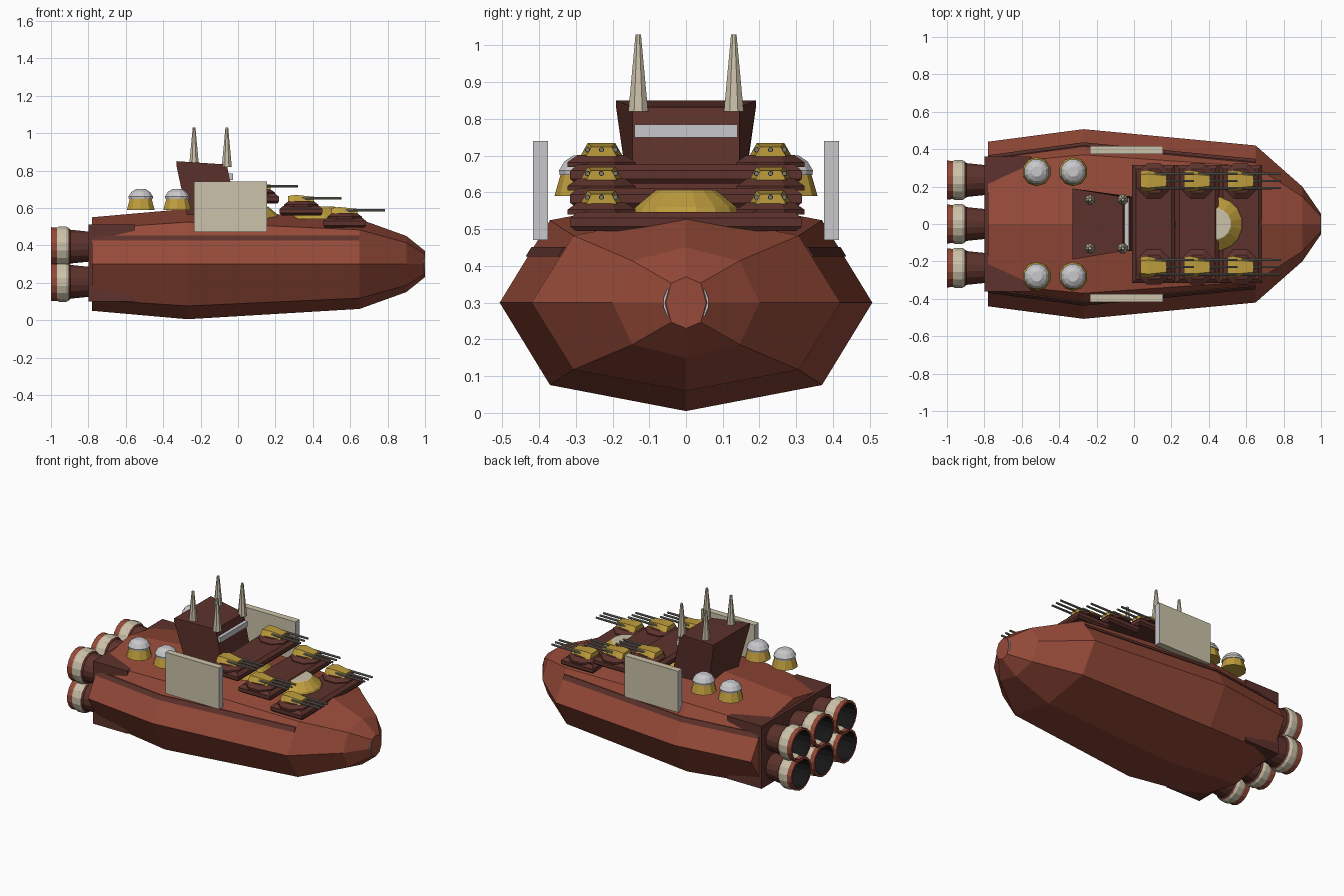
import bpy, bmesh, math
from mathutils import Vector

if "Cube" in bpy.data.objects:
    bpy.data.objects.remove(bpy.data.objects["Cube"])


def material(name, r, g, b):
    m = bpy.data.materials.new(name)
    m.diffuse_color = (r, g, b, 1)
    m.use_nodes = True
    m.node_tree.nodes["Principled BSDF"].inputs["Base Color"].default_value = m.diffuse_color
    return m


RED = material("hull red", .30, .068, .040)
BROWN = material("dark brown", .11, .032, .025)
GOLD = material("gold", .52, .34, .047)
CREAM = material("cream", .60, .54, .40)
GREY = material("light grey", .58, .58, .60)
METAL = material("gun metal", .20, .19, .16)
BLACK = material("engine black", .008, .008, .009)


def loft(name, rings, mats, seg_mats=None):
    """Skin a list of equal-length point rings and cap both ends."""
    bm = bmesh.new()
    vs = [[bm.verts.new(p) for p in ring] for ring in rings]
    n = len(rings[0])
    for k in range(len(vs) - 1):
        for i in range(n):
            j = (i + 1) % n
            f = bm.faces.new((vs[k][i], vs[k][j], vs[k + 1][j], vs[k + 1][i]))
            f.material_index = seg_mats[k] if seg_mats else 0
    for k, s in ((0, 0), (-1, -1)):
        f = bm.faces.new(vs[k])
        f.material_index = seg_mats[s] if seg_mats else 0
    bmesh.ops.recalc_face_normals(bm, faces=bm.faces)
    me = bpy.data.meshes.new(name)
    bm.to_mesh(me)
    bm.free()
    for m in mats:
        me.materials.append(m)
    ob = bpy.data.objects.new(name, me)
    bpy.context.collection.objects.link(ob)
    return ob


def lathe(name, centre, profile, sides, mats, seg_mats=None, axis="Z"):
    """Revolve (radius, height) pairs about a z or x axis through centre."""
    rings = []
    for r, h in profile:
        ring = []
        for i in range(sides):
            a = 2 * math.pi * (i + .5) / sides
            u, v = r * math.cos(a), r * math.sin(a)
            p = Vector((u, v, h)) if axis == "Z" else Vector((h, u, v))
            ring.append(p + Vector(centre))
        rings.append(ring)
    return loft(name, rings, mats, seg_mats)


def rect_z(x0, x1, w0, w1, z, y=0):
    """Horizontal four-point ring, half width w0 at x0 and w1 at x1."""
    return [(x0, y - w0, z), (x1, y - w1, z), (x1, y + w1, z), (x0, y + w0, z)]


def box(name, x0, x1, y0, y1, z0, z1, mats):
    y, w = (y0 + y1) / 2, (y1 - y0) / 2
    return loft(name, [rect_z(x0, x1, w, w, z, y) for z in (z0, z1)], mats)


# Hull: eight-sided sections given as x, half width, half height
FY, FZ, MID = .73, .76, .30
STATIONS = [(-.78, .44, .25), (-.27, .507, .295), (.65, .42, .24),
            (.90, .20, .15), (1.0, .055, .07)]


def section(x, w, h):
    a, b = w * FY, h * FZ
    pts = [(w, 0), (a, b), (0, h), (-a, b), (-w, 0), (-a, -b), (0, -h), (a, -b)]
    return [(x, y, MID + z) for y, z in pts]


loft("hull", [section(*s) for s in STATIONS], [RED])
lathe("nose_ring", (0, 0, MID), [(.066, .97), (.062, .998)], 16, [GREY], axis="X")


# Dark trim bands that follow the upper hull sides
def trim_ring(x, w, h, side):
    def skin(z):
        return w + (w * FY - w) * (z - MID) / (h * FZ)
    lo, hi = .425, .452
    return [(x, side * (skin(lo) + .006), lo), (x, side * (skin(hi) + .006), hi),
            (x, side * (skin(hi) - .02), hi), (x, side * (skin(lo) - .02), lo)]


for side, label in ((-1, "right"), (1, "left")):
    loft("trim_band_" + label, [trim_ring(*s, side) for s in STATIONS[:3]], [BROWN])

# Engine block and six hollow nozzles
box("engine_block", -.80, -.55, -.36, .36, .10, .51, [BROWN])
nozzle = [(.08, -.78), (.092, -.895), (.102, -.905), (.110, -.92), (.110, -.955),
          (.104, -.968), (.106, -1.0), (.092, -1.0), (.080, -.86)]
for y in (-.235, 0, .235):
    for z in (.205, .393):
        lathe("engine_nozzle", (0, y, z), nozzle, 16, [BROWN, CREAM, RED, BLACK],
              [0, 0, 1, 1, 1, 2, 2, 3], axis="X")

# Domed side emplacements
for x in (-.52, -.325):
    for y in (-.28, .28):
        lathe("dome_base", (x, y, 0), [(.078, .59), (.058, .66)], 10, [GOLD])
        lathe("dome_cap", (x, y, 0), [(.066, .648), (.068, .66), (.052, .685), (.028, .70)],
              12, [GREY])

# Stepped gun decks, each with two triple turrets
for k in range(3):
    x, z = .455 - .2325 * k, .495 + .0645 * k
    loft("gun_deck", [rect_z(x + .01, x + .22, .30, .30, z),
                      rect_z(x, x + .23, .315, .315, z + .012),
                      rect_z(x, x + .23, .315, .315, z + .035),
                      rect_z(x + .02, x + .21, .295, .295, z + .052)], [BROWN])
    for y in (-.23, .23):
        lathe("turret_base", (x + .115, y, 0), [(.10, z + .045), (.10, z + .058), (.07, z + .078)],
              8, [BROWN])
        rings = []
        for dx, w, h in ((.045, .05, .030), (.085, .058, .036), (.185, .042, .026)):
            b = z + .074
            rings.append([(x + dx, y - w, b), (x + dx, y + w, b),
                          (x + dx, y + w * .65, b + h), (x + dx, y - w * .65, b + h)])
        loft("turret", rings, [GOLD])
        for dy in (-.038, 0, .038):
            lathe("gun_barrel", (x, y + dy, z + .092), [(.0075, .12), (.0065, .33)],
                  8, [METAL], axis="X")

# Gold drums tucked between the decks
for x in (.435, .08):
    lathe("deck_drum", (x, 0, 0), [(.148, .54), (.14, .56), (.085, .605), (.08, .607)], 16,
          [GOLD, CREAM], [0, 0, 1])

# Bridge tower, window slit and four masts
loft("bridge_tower", [rect_z(-.27, .0, .15, .145, .55),
                      rect_z(-.33, -.06, .19, .145, .83),
                      rect_z(-.33, -.065, .19, .145, .85)][:2] +
     [[(-.33, -.19, .85), (-.06, -.145, .832), (-.06, .145, .832), (-.33, .19, .85)]], [BROWN])
box("bridge_window", -.055, -.028, -.14, .14, .75, .785, [GREY])
for x in (-.235, -.06):
    for y in (-.13, .13):
        lathe("mast", (x, y, 0), [(.029, .82), (.008, 1.03)], 8, [CREAM])

# Side shield panels: cream plates with grey end faces
for y0, y1 in ((-.417, -.375), (.375, .417)):
    ob = box("shield_panel", -.235, .155, y0, y1, .47, .74, [CREAM, GREY])
    for p in ob.data.polygons:
        p.material_index = 1 if abs(p.normal.x) > .5 else 0
